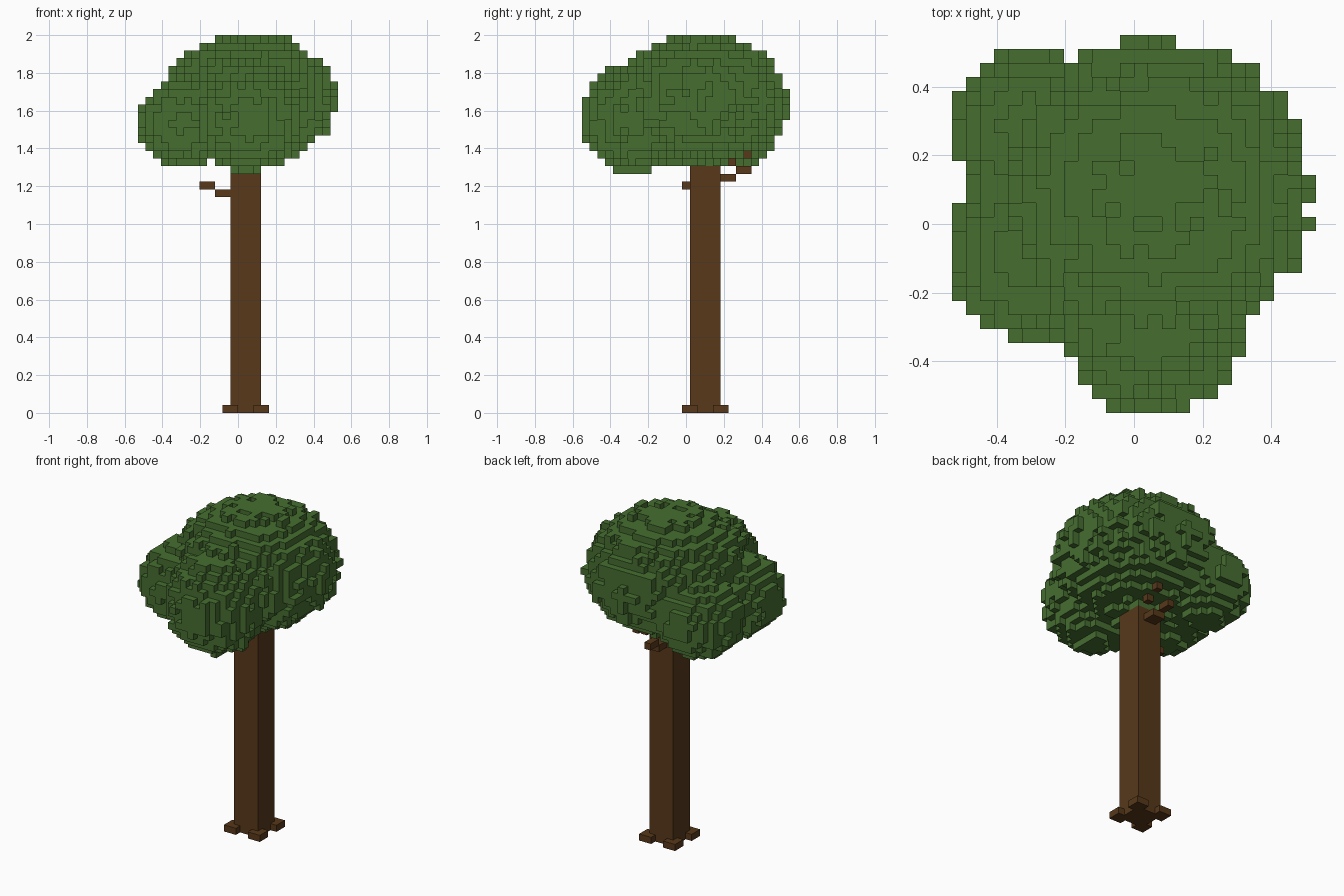
import bpy
import bmesh
import random
from mathutils import Vector

random.seed(4)
V = 2 / 49  # edge of one block

if "Cube" in bpy.data.objects:
    bpy.data.objects.remove(bpy.data.objects["Cube"], do_unlink=True)


def material(name, rgb):
    mat = bpy.data.materials.new(name)
    mat.use_nodes = True
    mat.diffuse_color = (*rgb, 1)
    mat.node_tree.nodes["Principled BSDF"].inputs["Base Color"].default_value = (*rgb, 1)
    return mat


BARK = material("bark brown", (0.096, 0.040, 0.010))
LEAF = material("leaf green", (0.061, 0.158, 0.030))


def finish(name, bm, mat):
    mesh = bpy.data.meshes.new(name)
    bm.to_mesh(mesh)
    bm.free()
    mesh.materials.append(mat)
    obj = bpy.data.objects.new(name, mesh)
    bpy.context.collection.objects.link(obj)


def box(name, lo, hi, mat=BARK):
    """Box between two corners given in block units."""
    lo, hi = Vector(lo) * V, Vector(hi) * V
    bm = bmesh.new()
    bmesh.ops.create_cube(bm, size=1)
    bmesh.ops.scale(bm, vec=hi - lo, verts=bm.verts)
    bmesh.ops.translate(bm, vec=(lo + hi) / 2, verts=bm.verts)
    finish(name, bm, mat)


# Trunk and the root block at each corner
box("trunk", (-1, 0.5, 0), (3, 4.5, 32))
for side, x in (("right", -2), ("left", 2)):
    for end, y in (("front", -0.5), ("back", 3.5)):
        box(f"{side}_{end}_root", (x, y, 0), (x + 2, y + 2, 1))

# Stepped branches
box("right_branch_inner", (-3, 0.5, 28), (-1, 1.5, 29))
box("right_branch_outer", (-5, -0.5, 29), (-3, 0.5, 30))
box("back_branch_inner", (0, 4.5, 30), (2, 6.5, 31))
box("back_branch_outer", (0, 6.5, 31), (1, 8.5, 32))
box("back_branch_tip", (2, 7.5, 33), (3, 8.5, 34))
box("back_branch_twig", (2, 5.5, 32), (3, 6.5, 33))

# Crown: a broad dome with three round lobes, cut into blocks
LOBES = [
    (Vector((0.06, 0.087, 1.658)), (0.45, 0.444, 0.345)),
    (Vector((0.055, -0.285, 1.56)), (0.272, 0.264, 0.288)),
    (Vector((-0.285, 0.27, 1.532)), (0.24, 0.24, 0.227)),
    (Vector((-0.295, -0.085, 1.532)), (0.242, 0.252, 0.227)),
]


def inside(point):
    limit = 1 + random.uniform(-0.05, 0.05)  # ragged leaf edge
    return any(sum(((point[a] - c[a]) / r[a]) ** 2 for a in range(3)) < limit ** 2
               for c, r in LOBES)


cells = set()
for i in range(-13, 13):
    for j in range(27):
        for k in range(31, 49):
            if inside(Vector((i + 0.5, j - 13, k + 0.5)) * V):
                cells.add((i, j, k))

# Only the exposed block sides become faces
bm = bmesh.new()
corners = {}


def corner(key):
    if key not in corners:
        corners[key] = bm.verts.new(Vector((key[0], key[1] - 13.5, key[2])) * V)
    return corners[key]


for cell in sorted(cells):
    for axis in range(3):
        u, w = (axis + 1) % 3, (axis + 2) % 3
        for step in (-1, 1):
            near = list(cell)
            near[axis] += step
            if tuple(near) in cells:
                continue
            loop = []
            for du, dw in ((0, 0), (1, 0), (1, 1), (0, 1)):
                p = list(cell)
                p[axis] += step > 0
                p[u] += du
                p[w] += dw
                loop.append(corner(tuple(p)))
            bm.faces.new(loop if step > 0 else loop[::-1])
finish("leafy_crown", bm, LEAF)
